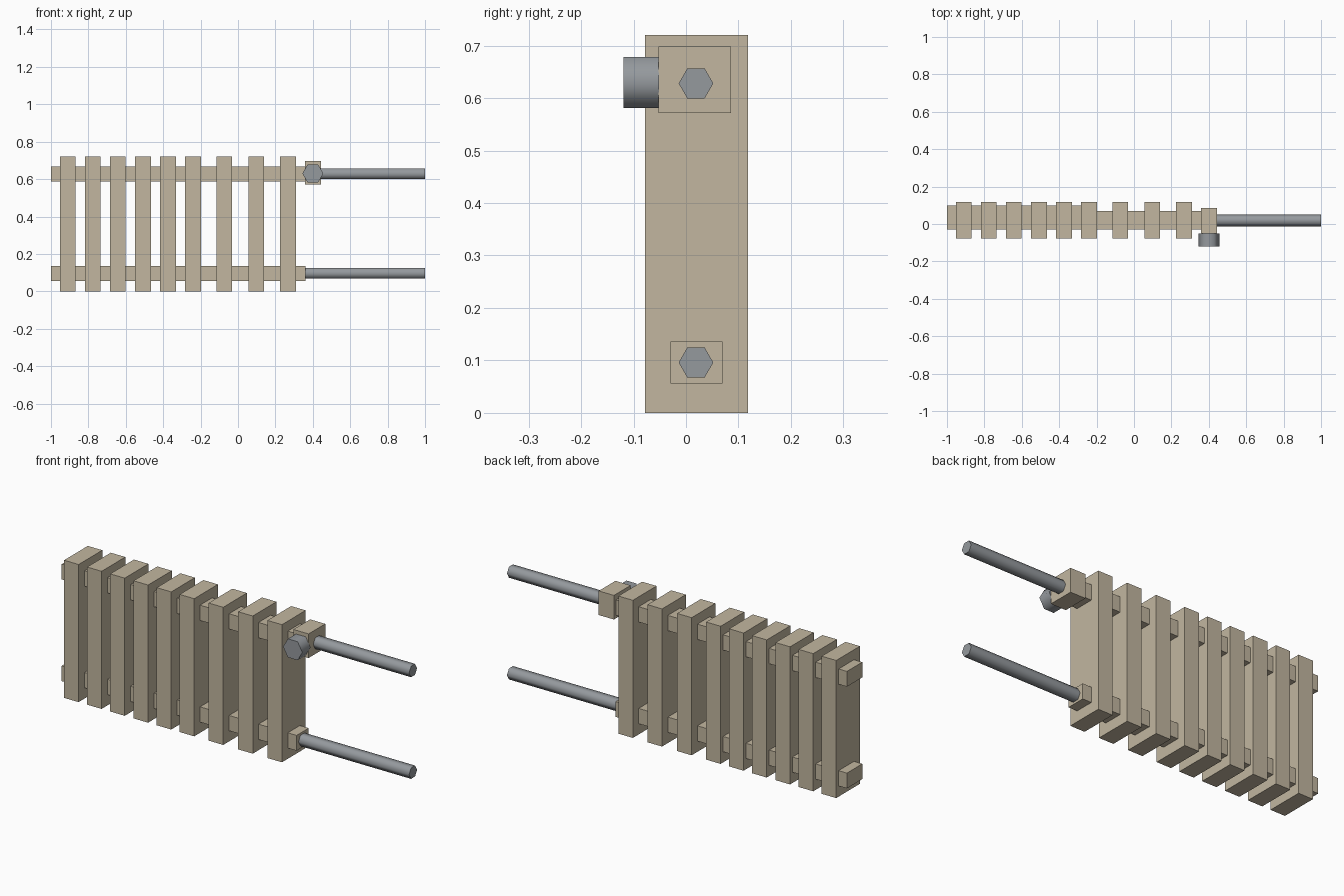
import bpy
import math


def make_material(name, color):
    mat = bpy.data.materials.new(name)
    mat.use_nodes = True
    mat.diffuse_color = color
    mat.node_tree.nodes["Principled BSDF"].inputs["Base Color"].default_value = color
    return mat


def box(name, x, y, z, mat):
    """Box spanning the given (low, high) range on each axis."""
    spans = (x, y, z)
    bpy.ops.mesh.primitive_cube_add(size=1, location=[(a + b) / 2 for a, b in spans])
    obj = bpy.context.object
    obj.name = name
    obj.scale = [b - a for a, b in spans]
    bpy.ops.object.transform_apply(location=False, rotation=False, scale=True)
    obj.data.materials.append(mat)
    return obj


def hex_rod(name, center, radius, length, rotation, mat):
    """Six-sided rod with soft sides and flat end caps."""
    bpy.ops.mesh.primitive_cylinder_add(vertices=6, radius=radius, depth=length,
                                        location=center, rotation=rotation)
    obj = bpy.context.object
    obj.name = name
    bpy.ops.object.transform_apply(location=False, rotation=True, scale=False)
    bpy.ops.object.shade_smooth_by_angle(angle=math.radians(65))
    obj.data.materials.append(mat)
    return obj


cube = bpy.data.objects.get("Cube")
if cube:
    bpy.data.objects.remove(cube, do_unlink=True)

cream = make_material("cream paint", (0.54, 0.47, 0.35, 1))
steel = make_material("grey steel", (0.30, 0.32, 0.34, 1))

# Upright radiator fins, spaced wider towards the pipe end
fin_centers = (-0.91, -0.777, -0.643, -0.508, -0.374, -0.241, -0.073, 0.098, 0.267)
for i, x in enumerate(fin_centers):
    box(f"fin_{i + 1}", (x - 0.042, x + 0.042), (-0.078, 0.118), (0, 0.72), cream)

# Each level has a deep rail, a shallower rail and a supply pipe
AXIS_Y = 0.019
RAIL_JOINT = fin_centers[5]
for level, z in (("lower", 0.096), ("upper", 0.628)):
    height = (z - 0.04, z + 0.04)
    box(f"{level}_deep_rail", (-1, RAIL_JOINT), (-0.029, 0.098), height, cream)
    box(f"{level}_shallow_rail", (RAIL_JOINT, 0.36), (-0.03, 0.07), height, cream)
    hex_rod(f"{level}_pipe", (0.675, AXIS_Y, z), 0.033, 0.65,
            (0, math.radians(90), math.radians(0)), steel)

# Turn the pipes so that their corners point along y
for level in ("lower", "upper"):
    pipe = bpy.data.objects[f"{level}_pipe"]
    corner = max(pipe.data.vertices, key=lambda v: abs(v.co.y))
    if abs(corner.co.y) < 0.032:
        pipe.rotation_euler.x = math.radians(30)

# Valve block and its front knob, corners pointing along x
box("valve_block", (0.357, 0.445), (-0.052, 0.086), (0.572, 0.698), cream)
knob = hex_rod("valve_knob", (0.4, -0.085, 0.63), 0.056, 0.068,
               (math.radians(90), 0, 0), steel)
if max(abs(v.co.x) for v in knob.data.vertices) < 0.055:
    knob.rotation_euler.y = math.radians(30)
